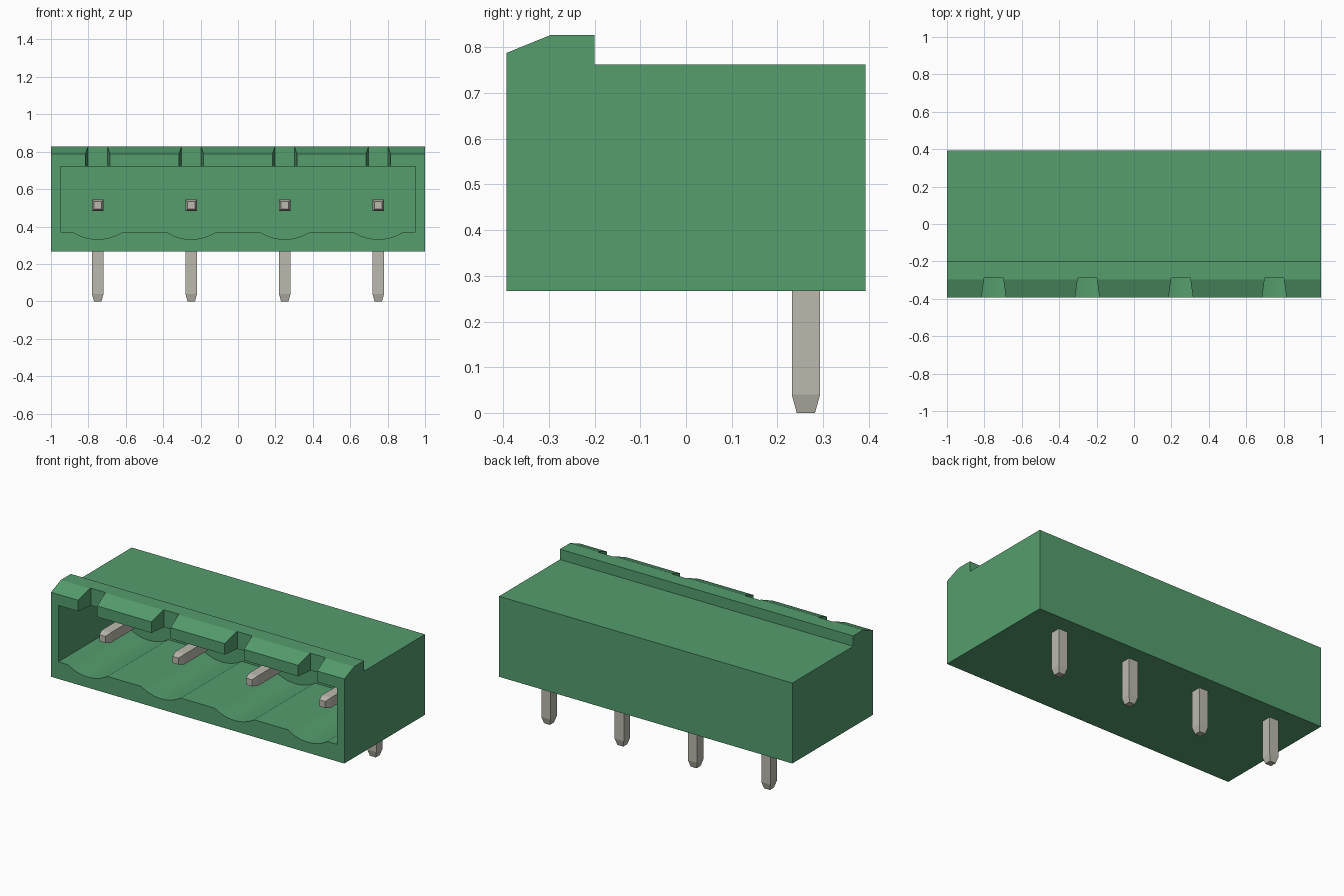
import bpy, bmesh, math
from mathutils import Vector

if "Cube" in bpy.data.objects:
    bpy.data.objects.remove(bpy.data.objects["Cube"])

PIN_X = (-0.75, -0.25, 0.25, 0.75)


def make_material(name, rgb):
    mat = bpy.data.materials.new(name)
    mat.use_nodes = True
    mat.diffuse_color = (*rgb, 1)
    mat.node_tree.nodes["Principled BSDF"].inputs["Base Color"].default_value = (*rgb, 1)
    return mat


green = make_material("green plastic", (0.09, 0.34, 0.155))
metal = make_material("tinned metal", (0.50, 0.485, 0.42))


def loft(name, rings, mat):
    """Skin a row of matching closed rings and cap both ends."""
    bm = bmesh.new()
    rows = [[bm.verts.new(p) for p in ring] for ring in rings]
    n = len(rows[0])
    for a, b in zip(rows, rows[1:]):
        for i in range(n):
            j = (i + 1) % n
            bm.faces.new((a[i], a[j], b[j], b[i]))
    bm.faces.new(rows[0])
    bm.faces.new(rows[-1])
    bmesh.ops.recalc_face_normals(bm, faces=bm.faces)
    mesh = bpy.data.meshes.new(name)
    bm.to_mesh(mesh)
    bm.free()
    obj = bpy.data.objects.new(name, mesh)
    mesh.materials.append(mat)
    bpy.context.collection.objects.link(obj)
    return obj


def cut(target, cutter):
    cutter.hide_render = True
    mod = target.modifiers.new("cut", 'BOOLEAN')
    mod.operation = 'DIFFERENCE'
    mod.solver = 'EXACT'
    mod.object = cutter
    bpy.context.view_layer.objects.active = target
    bpy.ops.object.modifier_apply(modifier=mod.name)
    bpy.data.objects.remove(cutter)


# Housing: side profile with a raised, chamfered front lip
profile = [(-0.393, 0.267), (0.393, 0.267), (0.393, 0.763),
           (-0.2, 0.763), (-0.2, 0.827), (-0.297, 0.827), (-0.393, 0.788)]
housing = loft("housing", [[(x, y, z) for y, z in profile] for x in (-1, 1)], green)

# Socket: rectangular opening whose floor dips in an arc under each pin
half, sag, floor = 0.135, 0.04, 0.372
radius = (half ** 2 + sag ** 2) / (2 * sag)
sweep = math.asin(half / radius)
outline = [(0.95, 0.72), (-0.95, 0.72), (-0.95, floor)]
for cx in PIN_X:
    for i in range(17):
        a = sweep * (i / 8 - 1)
        outline.append((cx + radius * math.sin(a),
                        floor - sag + radius * (1 - math.cos(a))))
outline.append((0.95, floor))
cut(housing, loft("socket_cutter", [[(x, y, z) for x, z in outline] for y in (-0.5, 0.2)], green))

# Notches through the front lip, flaring towards the front
for cx in PIN_X:
    plan = [(-0.08, -0.5), (0.08, -0.5), (0.051, -0.29), (-0.051, -0.29)]
    cut(housing, loft("notch_cutter",
                      [[(cx + x, y, z) for x, y in plan] for z in (0.69, 0.9)], green))

bpy.ops.object.select_all(action='DESELECT')
housing.select_set(True)
bpy.context.view_layer.objects.active = housing
bpy.ops.object.shade_smooth_by_angle(angle=math.radians(15))

# Right-angle square pins with tapered ends, mitred at the bend
W, T = 0.031, 0.02
BEND_Y, BEND_Z = 0.2625, 0.513


def pin_ring(cx, y, z, half_width, across):
    """Square ring centred at (cx, y, z), spanning x and the given direction."""
    d = Vector(across)
    return [Vector((cx + sx * half_width, y, z)) + d * (s * half_width)
            for sx, s in ((-1, -1), (1, -1), (1, 1), (-1, 1))]


for n, cx in enumerate(PIN_X, 1):
    up, back, mitre = (0, 0, 1), (0, 1, 0), (0, 1, 1)
    loft(f"pin_{n}", [
        pin_ring(cx, -0.25, BEND_Z, T, up),
        pin_ring(cx, -0.21, BEND_Z, W, up),
        pin_ring(cx, BEND_Y, BEND_Z, W, mitre),
        pin_ring(cx, BEND_Y, 0.04, W, back),
        pin_ring(cx, BEND_Y, 0.0, T, back),
    ], metal)
